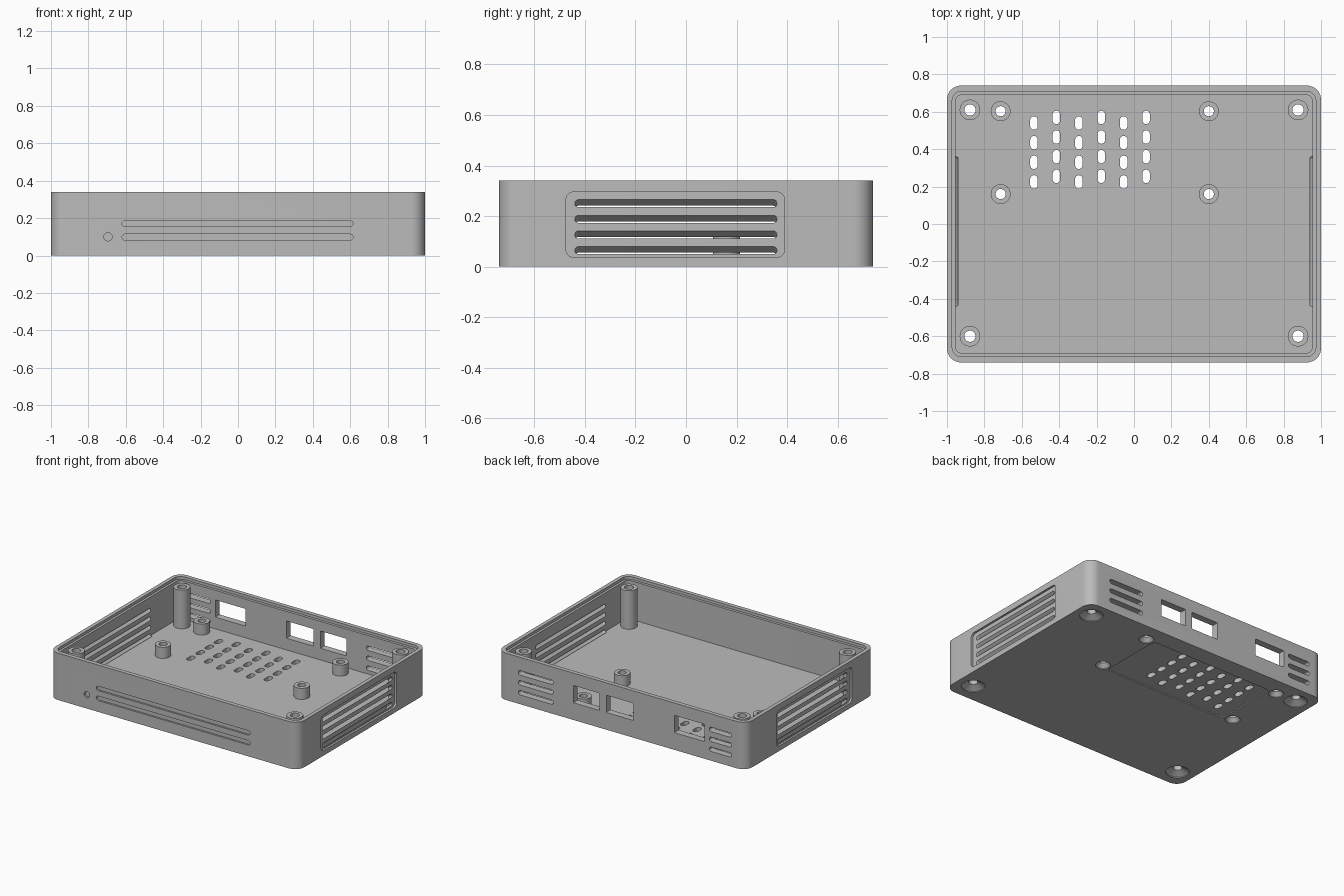
import bpy, bmesh, math

cube = bpy.data.objects.get("Cube")
if cube:
    bpy.data.objects.remove(cube, do_unlink=True)

mat = bpy.data.materials.new("plain_grey")
mat.use_nodes = True
GREY = (0.5, 0.5, 0.5, 1)
mat.diffuse_color = GREY
mat.node_tree.nodes["Principled BSDF"].inputs["Base Color"].default_value = GREY

HEIGHT, FLOOR, INNER_X, INNER_Y = 0.34, 0.04, 0.955, 0.69


def rounded(u0, u1, v0, v1, r, n=6):
    """Rounded rectangle outline; becomes a slot or circle for a full radius."""
    pts = []
    corners = [(u1 - r, v1 - r), (u0 + r, v1 - r), (u0 + r, v0 + r), (u1 - r, v0 + r)]
    for k, (u, v) in enumerate(corners):
        for i in range(n + 1):
            a = math.pi / 2 * (k + i / n)
            p = (u + r * math.cos(a), v + r * math.sin(a))
            if not pts or math.dist(p, pts[-1]) > 1e-5:
                pts.append(p)
    if math.dist(pts[0], pts[-1]) < 1e-5:
        pts.pop()
    return pts


def circle(u, v, r, n=10):
    return rounded(u - r, u + r, v - r, v + r, r, n)


def place(axis, u, v, w):
    return {"x": (w, u, v), "y": (u, w, v), "z": (u, v, w)}[axis]


def loft(bm, axis, sections):
    """Closed solid through (outline, position) sections along an axis."""
    rings = [[bm.verts.new(place(axis, u, v, w)) for u, v in o] for o, w in sections]
    faces = [bm.faces.new(rings[0]), bm.faces.new(rings[-1])]
    for a, b in zip(rings, rings[1:]):
        for i in range(len(a)):
            j = (i + 1) % len(a)
            faces.append(bm.faces.new((a[i], a[j], b[j], b[i])))
    bmesh.ops.recalc_face_normals(bm, faces=faces)


def prism(bm, axis, outline, w0, w1):
    loft(bm, axis, [(outline, w0), (outline, w1)])


def make(name, bm):
    mesh = bpy.data.meshes.new(name)
    bm.to_mesh(mesh)
    bm.free()
    ob = bpy.data.objects.new(name, mesh)
    bpy.context.collection.objects.link(ob)
    mesh.materials.append(mat)
    return ob


def activate(ob):
    bpy.ops.object.select_all(action="DESELECT")
    ob.select_set(True)
    bpy.context.view_layer.objects.active = ob


def cut(ob, cutter):
    activate(ob)
    mod = ob.modifiers.new("cut", "BOOLEAN")
    mod.operation, mod.solver, mod.object = "DIFFERENCE", "EXACT", cutter
    bpy.ops.object.modifier_apply(modifier=mod.name)


# Tray body
bm = bmesh.new()
prism(bm, "z", rounded(-1, 1, -0.74, 0.74, 0.075, 10), 0, HEIGHT)
tray = make("tray", bm)

cutters = []

# Cavity and rim step
bm = bmesh.new()
inner = rounded(-INNER_X, INNER_X, -INNER_Y, INNER_Y, 0.035, 8)
step = rounded(-0.972, 0.972, -0.709, 0.709, 0.05, 8)
loft(bm, "z", [(inner, FLOOR), (inner, 0.32), (step, 0.32), (step, 0.4)])
cutters.append(make("cavity_cutter", bm))

# Side pockets, front grooves, blind front hole and shallow underside panel
bm = bmesh.new()
for s in (-1, 1):
    prism(bm, "x", rounded(-0.475, 0.39, 0.037, 0.295, 0.03), s * 0.985, s * 1.1)
for z in (0.098, 0.17):
    prism(bm, "y", rounded(-0.62, 0.615, z - 0.016, z + 0.016, 0.016), -0.8, -0.727)
prism(bm, "y", circle(-0.695, 0.1, 0.022, 6), -0.8, -0.727)
prism(bm, "z", rounded(-0.65, 0.34, 0.13, 0.61, 0.03), -0.1, 0.008)
cutters.append(make("pocket_cutter", bm))

# Slanted side louvres, dropping towards the inside
bm = bmesh.new()
for s in (-1, 1):
    for z in (0.064, 0.126, 0.188, 0.25):
        def slot(dz):
            return rounded(-0.44, 0.36, z + dz - 0.015, z + dz + 0.015, 0.014, 4)
        loft(bm, "x", [(slot(0.016), s * 1.005), (slot(-0.036), s * 0.94)])

# Rear connector windows and vents
for x0, x1 in ((0.178, 0.386), (-0.095, 0.122), (-0.665, -0.424)):
    prism(bm, "y", rounded(x0, x1, 0.125, 0.25, 0.004, 2), 0.6, 0.8)
for x0, x1 in ((0.547, 0.828), (-0.885, -0.705)):
    for z in (0.083, 0.155, 0.227):
        prism(bm, "y", rounded(x0, x1, z - 0.016, z + 0.016, 0.016), 0.68, 0.8)

# Staggered floor vents
for col in range(6):
    for row in range(4):
        x, y = -0.535 + 0.12 * col, 0.225 + 0.105 * row + 0.03 * (col % 2)
        prism(bm, "z", rounded(x - 0.02, x + 0.02, y - 0.036, y + 0.036, 0.02, 4), -0.1, 0.1)
cutters.append(make("vent_cutter", bm))

# Screw positions: x, y, outer radius, hole radius, top, countersink radius
posts = {}
for sx, side in ((-1, "right"), (1, "left")):
    for y, end in ((-0.6, "front"), (0.61, "back")):
        posts[f"{end}_{side}_corner_post"] = (sx * 0.877, y, 0.055, 0.03, 0.32, 0.078)
for x, side in ((-0.713, "right"), (0.4, "left")):
    for y, end in ((0.16, "front"), (0.603, "back")):
        posts[f"{end}_{side}_board_standoff"] = (x, y, 0.053, 0.027, 0.12, 0.05)

# Countersunk screw holes
bm = bmesh.new()
for x, y, r, hole, top, sink in posts.values():
    loft(bm, "z", [(circle(x, y, sink), -0.01), (circle(x, y, sink), 0.006),
                   (circle(x, y, hole), 0.032), (circle(x, y, hole), 0.5)])
screw_cutter = make("screw_cutter", bm)
cutters.append(screw_cutter)

for c in cutters:
    c.hide_render = True
    cut(tray, c)

# Hollow posts and standoffs
parts = [tray]
for name, (x, y, r, hole, top, sink) in posts.items():
    bm = bmesh.new()
    prism(bm, "z", circle(x, y, r), FLOOR - 0.002, top)
    post = make(name, bm)
    cut(post, screw_cutter)
    parts.append(post)

for ob in parts:
    activate(ob)
    bpy.ops.object.shade_smooth_by_angle(angle=math.radians(30))
for c in cutters:
    bpy.data.objects.remove(c, do_unlink=True)
